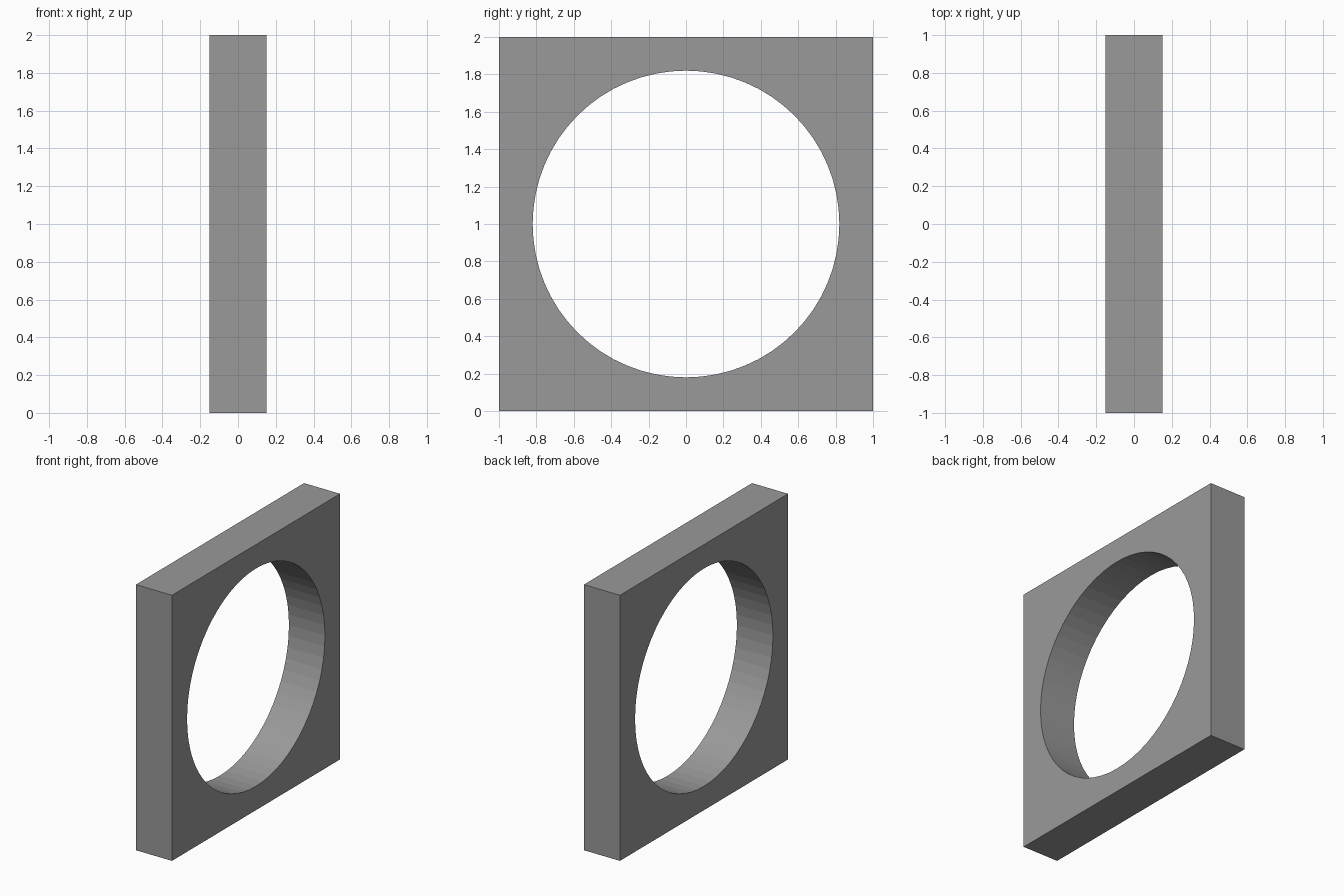
import bpy
import math

if "Cube" in bpy.data.objects:
    bpy.data.objects.remove(bpy.data.objects["Cube"])

THICKNESS, SIZE, HOLE_RADIUS = 0.30, 2.0, 0.82

# Square plate standing on the ground
bpy.ops.mesh.primitive_cube_add(size=1, location=(0, 0, SIZE / 2))
plate = bpy.context.object
plate.name = "square_plate"
plate.scale = (THICKNESS, SIZE, SIZE)
bpy.ops.object.transform_apply(location=False, rotation=False, scale=True)

# Dark grey surface
grey = bpy.data.materials.new("dark_grey")
grey.diffuse_color = (0.32, 0.32, 0.32, 1)
grey.use_nodes = True
grey.node_tree.nodes["Principled BSDF"].inputs["Base Color"].default_value = grey.diffuse_color
plate.data.materials.append(grey)

# Round opening through the thickness
bpy.ops.mesh.primitive_cylinder_add(vertices=64, radius=HOLE_RADIUS, depth=THICKNESS * 3,
                                    location=(0, 0, SIZE / 2),
                                    rotation=(0, math.pi / 2, 0))
cutter = bpy.context.object
cutter.name = "hole_cutter"
cutter.hide_render = True
cutter.display_type = 'WIRE'
cutter.data.materials.append(grey)

hole = plate.modifiers.new("round_hole", 'BOOLEAN')
hole.operation = 'DIFFERENCE'
hole.solver = 'EXACT'
hole.object = cutter
